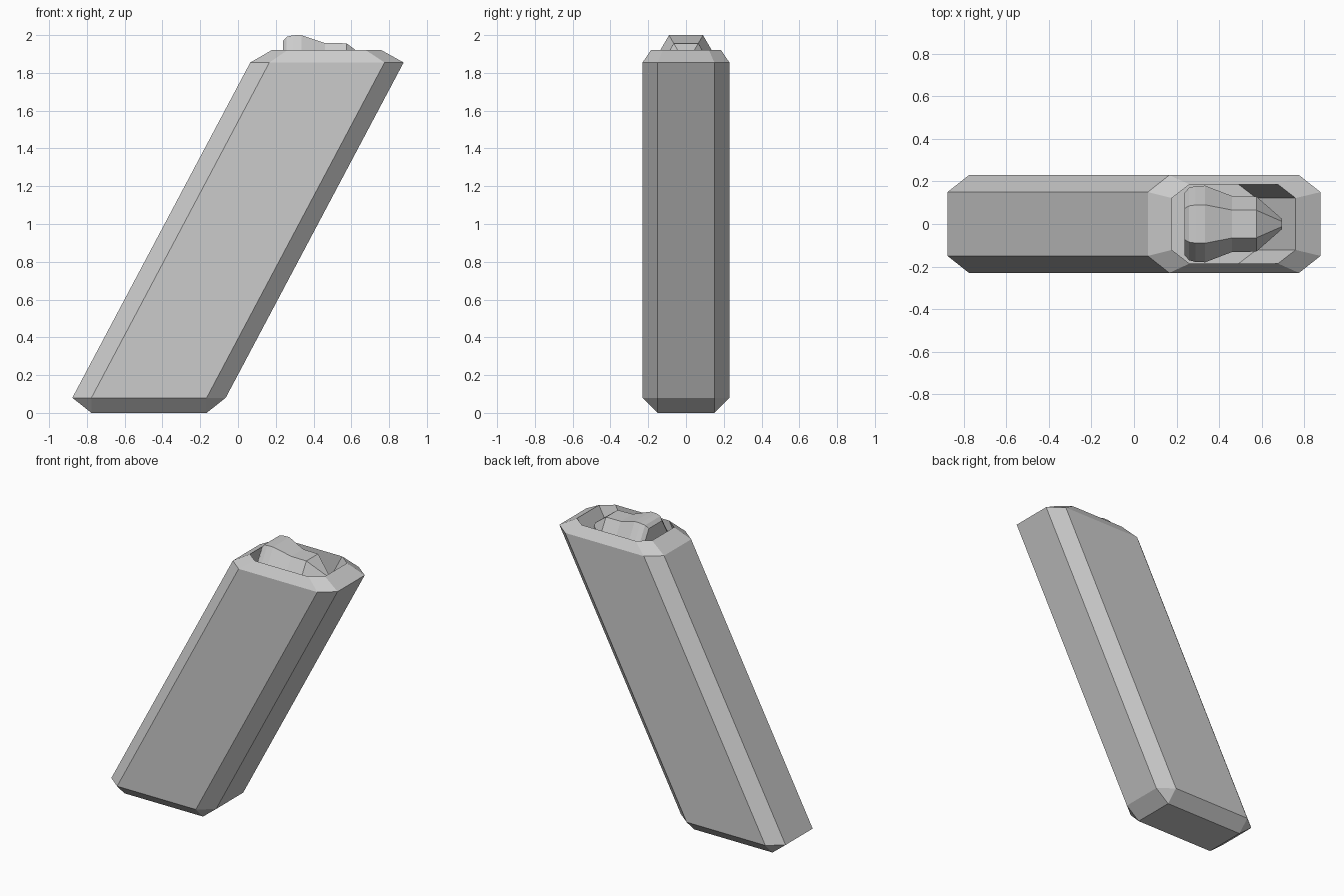
import bpy, bmesh, math

if "Cube" in bpy.data.objects:
    bpy.data.objects.remove(bpy.data.objects["Cube"])


def octagon(x, z, hx, hy, cx, cy):
    """Chamfered rectangle; cx, cy are the half lengths of its flat sides."""
    quarter = [(hx, cy), (cx, hy), (-cx, hy), (-hx, cy)]
    pts = quarter + [(-a, -b) for a, b in quarter]
    return [(x + a, b, z) for a, b in pts]


def hexagon(x, z, r):
    """Six-sided ring around an axis that runs along x."""
    return [(x, r * math.cos(i * math.pi / 3), z + r * math.sin(i * math.pi / 3))
            for i in range(6)]


def loft(name, rings):
    """Skin consecutive rings and close both ends."""
    bm = bmesh.new()
    loops = [[bm.verts.new(p) for p in ring] for ring in rings]
    n = len(loops[0])
    for a, b in zip(loops, loops[1:]):
        for i in range(n):
            j = (i + 1) % n
            bm.faces.new((a[i], a[j], b[j], b[i]))
    bm.faces.new(loops[0][::-1])
    bm.faces.new(loops[-1])
    bmesh.ops.remove_doubles(bm, verts=bm.verts, dist=0.0005)
    bmesh.ops.recalc_face_normals(bm, faces=bm.faces)
    mesh = bpy.data.meshes.new(name)
    bm.to_mesh(mesh)
    bm.free()
    obj = bpy.data.objects.new(name, mesh)
    bpy.context.collection.objects.link(obj)
    return obj


# Slanted casing: bevelled foot, leaning walls, sloped rim, leaning open well
loft("slanted_casing", [
    octagon(-0.471, 0.0, 0.305, 0.15, 0.305, 0.15),
    octagon(-0.471, 0.08, 0.406, 0.23, 0.305, 0.15),
    octagon(0.471, 1.855, 0.406, 0.23, 0.305, 0.15),
    octagon(0.469, 1.92, 0.291, 0.186, 0.208, 0.122),
    octagon(0.284, 1.57, 0.291, 0.186, 0.208, 0.122),
])

# Tapered round lying in the well
profile = [(0.237, 0.145), (0.258, 0.17), (0.29, 0.179), (0.335, 0.18),
           (0.46, 0.132), (0.575, 0.13), (0.695, 0.025)]
loft("tapered_round", [hexagon(x, 1.844, r) for x, r in profile])
